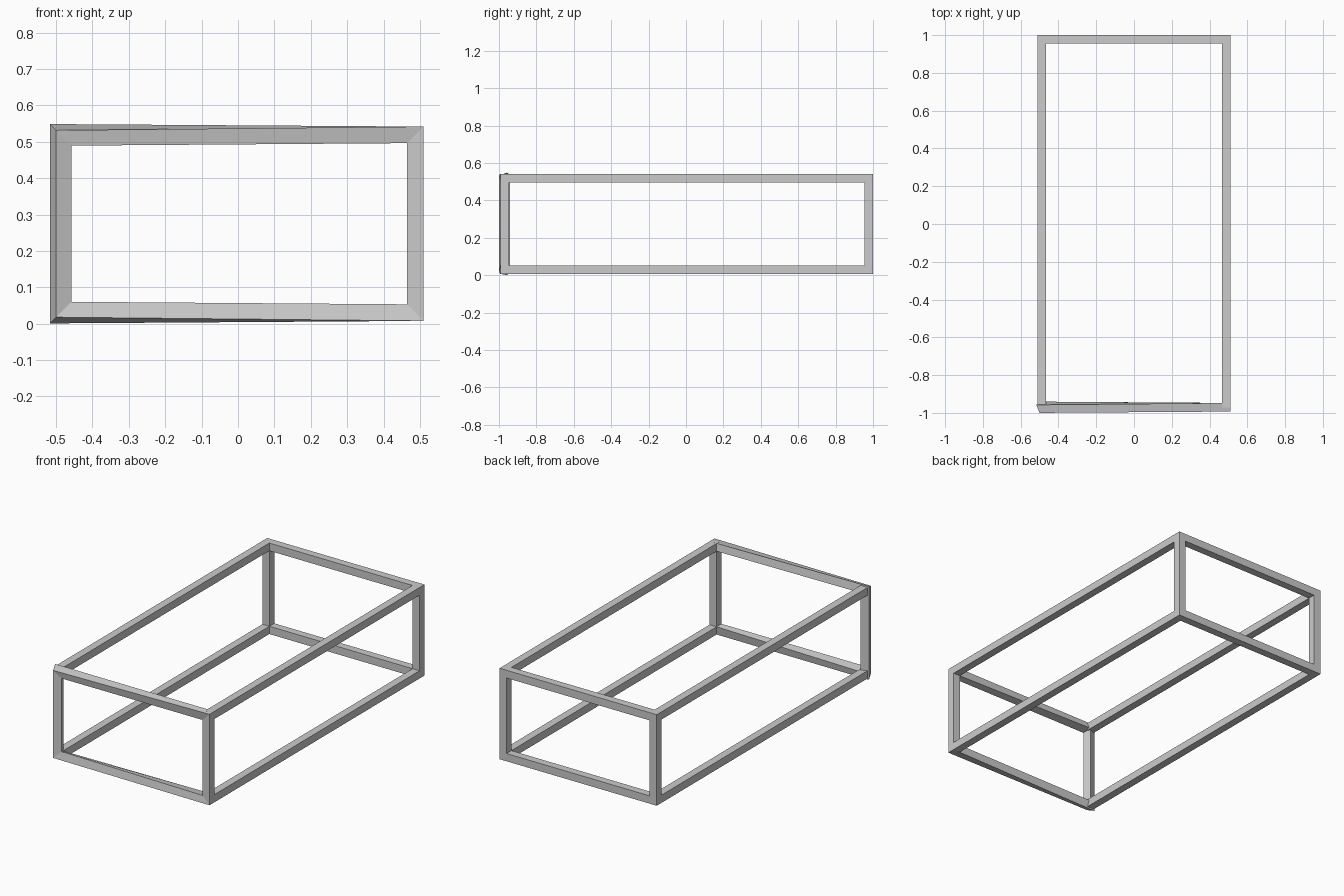
import bpy, bmesh
from math import sin, cos, radians

if "Cube" in bpy.data.objects:
    bpy.data.objects.remove(bpy.data.objects["Cube"])

S = 0.0455            # beam thickness
X = 0.4875            # beam centre lines
Z0, Z1 = 0.0305, 0.519
Y_FRONT, Y_BACK = -0.9702, 0.9772


def make_object(name, bm):
    bmesh.ops.recalc_face_normals(bm, faces=bm.faces)
    me = bpy.data.meshes.new(name)
    bm.to_mesh(me)
    bm.free()
    ob = bpy.data.objects.new(name, me)
    bpy.context.collection.objects.link(ob)
    return ob


def mitred_ring(name, y, twist):
    """Closed rectangular loop of square beam; left corners rotated by twist."""
    bm = bmesh.new()
    corners = [(-1, -1, twist), (1, -1, 0), (1, 1, 0), (-1, 1, twist)]
    h = S / 2
    rings = []
    for sx, sz, deg in corners:
        a = radians(deg)
        ring = []
        for u, v in ((-h, -h), (h, -h), (h, h), (-h, h)):
            out = -(u * cos(a) - v * sin(a))     # outward from the opening
            dy = u * sin(a) + v * cos(a)
            z = Z1 if sz > 0 else Z0
            ring.append(bm.verts.new((sx * (X + out), y + dy, z + sz * out)))
        rings.append(ring)
    for i in range(4):
        p, q = rings[i], rings[(i + 1) % 4]
        for k in range(4):
            n = (k + 1) % 4
            bm.faces.new((p[k], p[n], q[n], q[k]))
    return make_object(name, bm)


def long_rail(name, x, z):
    bm = bmesh.new()
    bmesh.ops.create_cube(bm, size=1)
    y0, y1 = Y_FRONT, Y_BACK - S / 2
    for v in bm.verts:
        v.co = (x + v.co.x * S, (y0 + y1) / 2 + v.co.y * (y1 - y0), z + v.co.z * S)
    return make_object(name, bm)


# end frames: the front one twists toward its left post
mitred_ring("front_frame", Y_FRONT, 22)
mitred_ring("back_frame", Y_BACK, 0)

# four long rails joining the end frames
for side, x in (("left", -X), ("right", X)):
    for level, z in (("bottom", Z0), ("top", Z1)):
        long_rail(f"{side}_{level}_rail", x, z)
